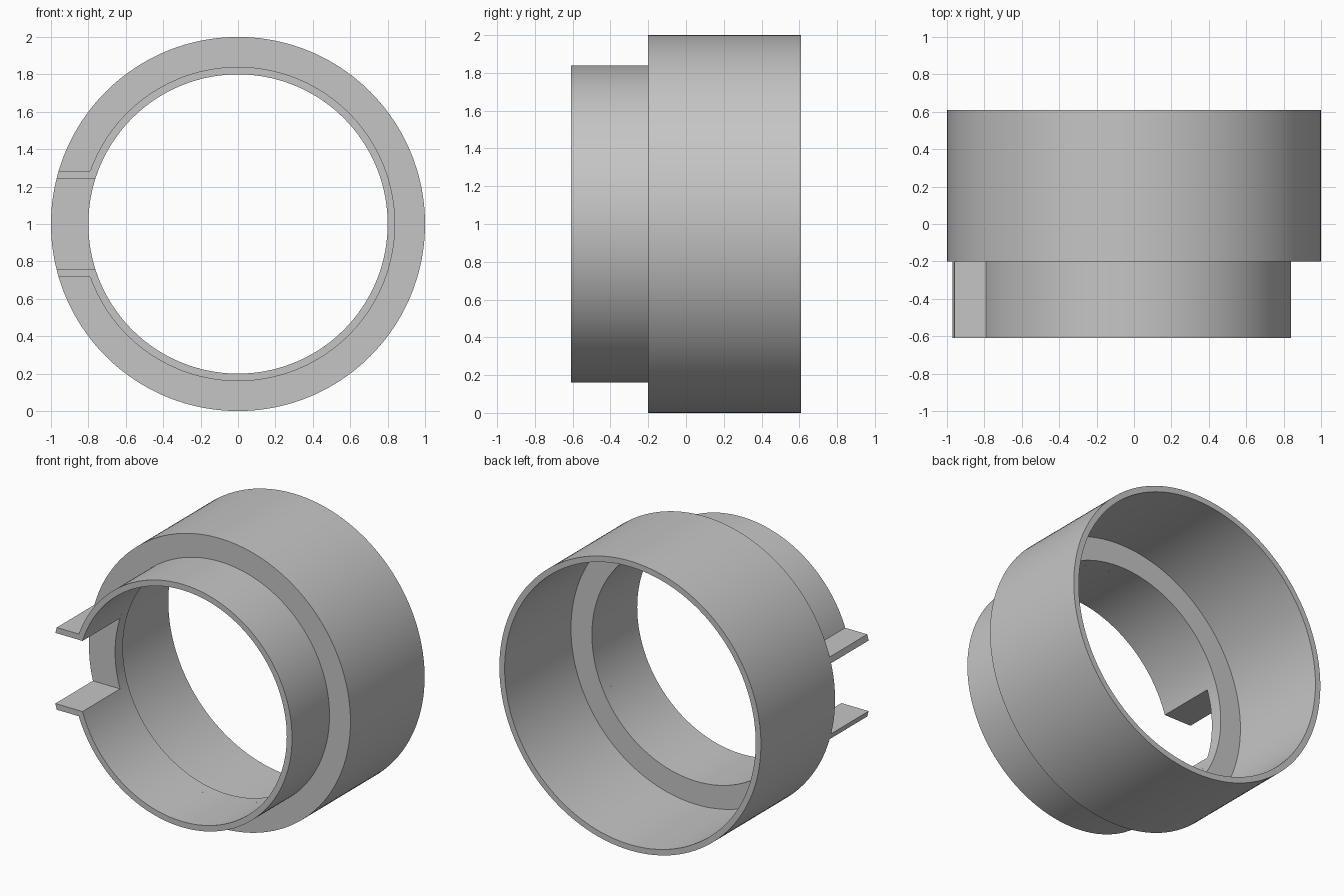
import bpy, bmesh
from math import pi, sin, cos, asin, radians

if "Cube" in bpy.data.objects:
    bpy.data.objects.remove(bpy.data.objects["Cube"])

# Main sizes
R_BODY, R_BODY_IN = 1.0, 0.96
R_SLEEVE, R_BORE = 0.84, 0.80
Y_FRONT, Y_STEP, Y_LIP, Y_BACK = -0.61, -0.20, -0.115, 0.61
TAB_OUT, TAB_IN = 0.284, 0.244      # tab faces above and below the axis
SEGMENTS = 160

grey = bpy.data.materials.new("plain grey")
grey.use_nodes = True
colour = (0.56, 0.56, 0.56, 1)
grey.diffuse_color = colour
grey.node_tree.nodes["Principled BSDF"].inputs["Base Color"].default_value = colour


def sweep(name, rings, closed):
    """Skin a row of cross-sections; cap the ends when it is open."""
    bm = bmesh.new()
    rows = [[bm.verts.new(p) for p in ring] for ring in rings]
    n = len(rows[0])
    for i in range(len(rows) if closed else len(rows) - 1):
        a, b = rows[i], rows[(i + 1) % len(rows)]
        for j in range(n):
            k = (j + 1) % n
            bm.faces.new((a[j], a[k], b[k], b[j]))
    if not closed:
        bm.faces.new(rows[0])
        bm.faces.new(rows[-1])
    bmesh.ops.recalc_face_normals(bm, faces=bm.faces)
    mesh = bpy.data.meshes.new(name)
    bm.to_mesh(mesh)
    bm.free()
    mesh.materials.append(grey)
    obj = bpy.data.objects.new(name, mesh)
    bpy.context.collection.objects.link(obj)
    bpy.ops.object.select_all(action='DESELECT')
    obj.select_set(True)
    bpy.context.view_layer.objects.active = obj
    bpy.ops.object.shade_smooth_by_angle(angle=radians(30))
    return obj


def polar(r, angle):
    return r * cos(angle), 1 + r * sin(angle)


# Wide body with an inward lip at the step
profile = [(R_BODY, Y_STEP), (R_BODY, Y_BACK), (R_BODY_IN, Y_BACK),
           (R_BODY_IN, Y_LIP), (R_BORE, Y_LIP), (R_BORE, Y_STEP)]
rings = []
for i in range(SEGMENTS):
    a = 2 * pi * i / SEGMENTS
    rings.append([(r * cos(a), y, 1 + r * sin(a)) for r, y in profile])
sweep("wide_body", rings, True)


# Narrow sleeve, open on one side, with its ends turned out into flat tabs
def end_angle(r, height):
    return pi - asin(height / r)


outer_end, inner_end = end_angle(R_SLEEVE, TAB_OUT), end_angle(R_BORE, TAB_IN)
tab_tip = (polar(R_BODY, end_angle(R_BODY, TAB_OUT)),
           polar(R_BODY, end_angle(R_BODY, TAB_IN)))
pairs = [tab_tip]
for i in range(SEGMENTS + 1):
    t = 1 - 2 * i / SEGMENTS
    pairs.append((polar(R_SLEEVE, outer_end * t), polar(R_BORE, inner_end * t)))
pairs.append(tuple((x, 2 - z) for x, z in tab_tip))
rings = [[(o[0], Y_FRONT, o[1]), (n[0], Y_FRONT, n[1]),
          (n[0], Y_STEP, n[1]), (o[0], Y_STEP, o[1])] for o, n in pairs]
sweep("split_sleeve_with_tabs", rings, False)
